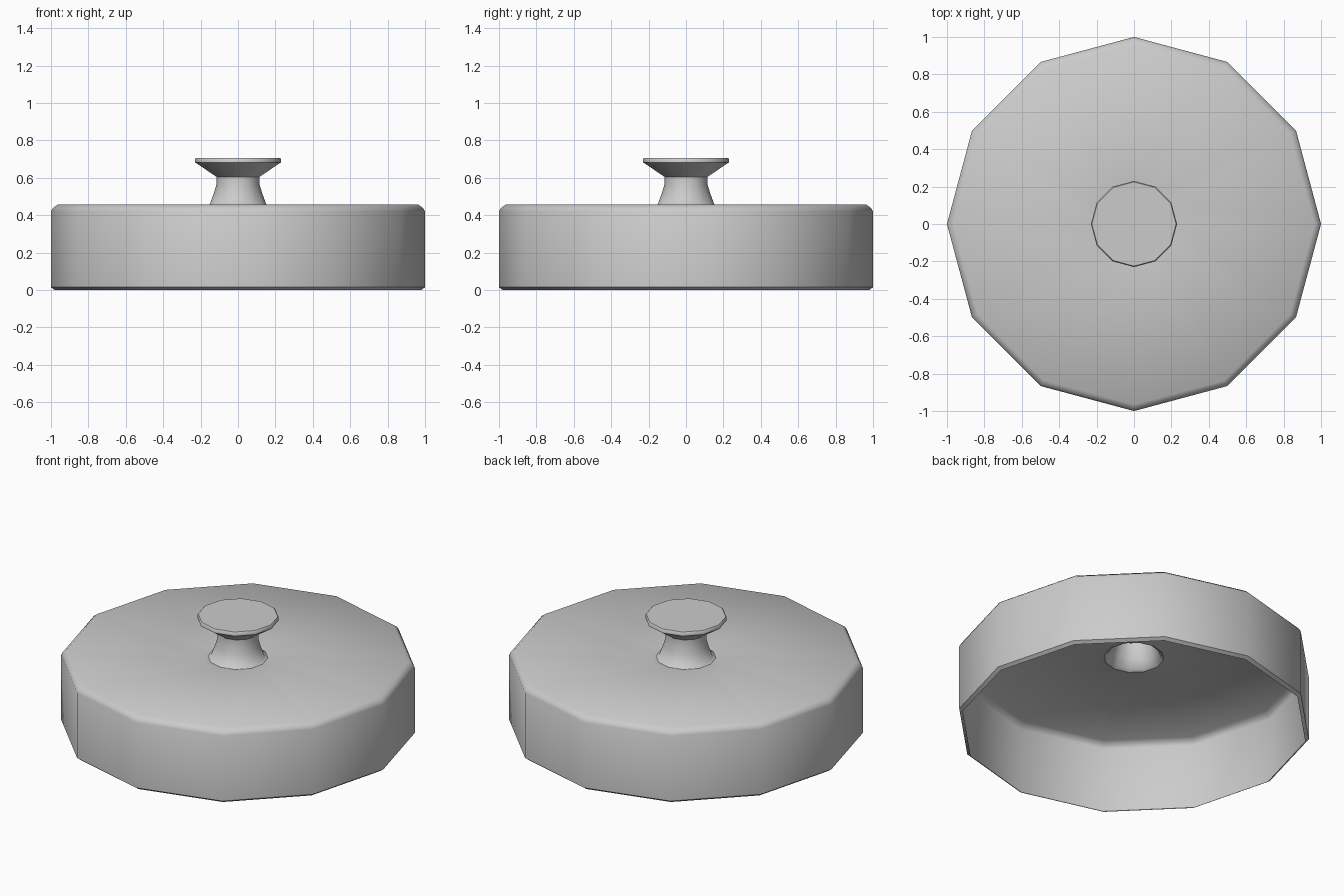
import bpy, bmesh, math

if "Cube" in bpy.data.objects:
    bpy.data.objects.remove(bpy.data.objects["Cube"])

SIDES = 12


def lathe(name, profile, cap_top=False):
    """Revolve an (r, z) profile, listed bottom/outside to top, into a 12-sided sheet."""
    bm = bmesh.new()
    rings = []
    for r, z in profile:
        rings.append([bm.verts.new((r * math.cos(2 * math.pi * i / SIDES),
                                    r * math.sin(2 * math.pi * i / SIDES), z))
                      for i in range(SIDES)])
    for low, high in zip(rings, rings[1:]):
        for i in range(SIDES):
            j = (i + 1) % SIDES
            bm.faces.new((low[i], low[j], high[j], high[i]))
    if cap_top:
        bm.faces.new(rings[-1])
    mesh = bpy.data.meshes.new(name)
    bm.to_mesh(mesh)
    bm.free()
    obj = bpy.data.objects.new(name, mesh)
    bpy.context.collection.objects.link(obj)
    bpy.ops.object.select_all(action='DESELECT')
    obj.select_set(True)
    bpy.context.view_layer.objects.active = obj
    bpy.ops.object.shade_smooth_by_angle(angle=math.radians(50))
    return obj


# Open-bottomed lid shell: turned-in lip, wall, bevelled shoulder, flat top with shallow dip
lathe("lid_shell", [(0.98, 0.0), (1.0, 0.015), (1.0, 0.42), (0.99, 0.438),
                    (0.965, 0.456), (0.21, 0.452), (0.17, 0.447)])

# Hollow flared knob: wide foot, narrow neck, flat button top
lathe("knob", [(0.17, 0.447), (0.152, 0.457), (0.13, 0.515), (0.115, 0.565),
               (0.115, 0.605), (0.23, 0.683), (0.23, 0.70), (0.225, 0.706)], cap_top=True)
